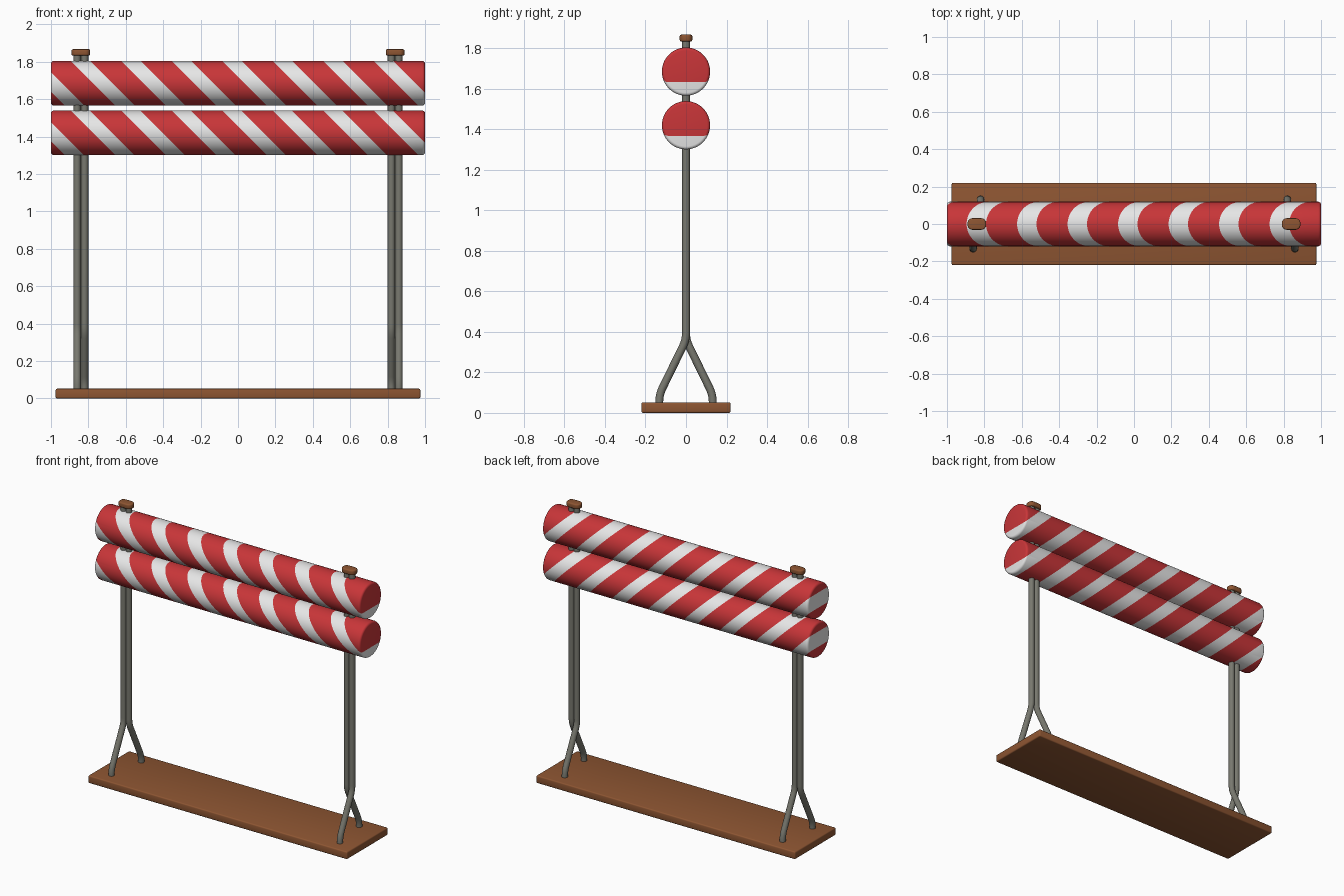
import bpy, bmesh, math
from mathutils import Vector

if "Cube" in bpy.data.objects:
    bpy.data.objects.remove(bpy.data.objects["Cube"])


def material(name, rgb):
    m = bpy.data.materials.new(name)
    m.diffuse_color = (*rgb, 1)
    m.use_nodes = True
    m.node_tree.nodes["Principled BSDF"].inputs["Base Color"].default_value = m.diffuse_color
    return m


RED = material("red paint", (0.58, 0.036, 0.04))
WHITE = material("white paint", (0.80, 0.80, 0.80))
BROWN = material("brown wood", (0.27, 0.092, 0.032))
STEEL = material("grey steel", (0.19, 0.19, 0.16))


def finish(ob, mats, angle=35):
    for m in mats:
        ob.data.materials.append(m)
    bpy.ops.object.select_all(action='DESELECT')
    ob.select_set(True)
    bpy.context.view_layer.objects.active = ob
    bpy.ops.object.shade_smooth_by_angle(angle=math.radians(angle))


def add_mesh(name, bm):
    bmesh.ops.recalc_face_normals(bm, faces=bm.faces[:])
    me = bpy.data.meshes.new(name)
    bm.to_mesh(me)
    bm.free()
    ob = bpy.data.objects.new(name, me)
    bpy.context.collection.objects.link(ob)
    return ob


# Striped beam: cylinder with rounded rims, cut by slanted planes x + z = const
def beam(name, zc, r=0.119, half=1.0, rim=0.015, sides=64):
    arc = [i * math.pi / 8 for i in range(5)]
    prof = [(-half + rim - rim * math.cos(a), r - rim + rim * math.sin(a)) for a in arc]
    prof += [(-x, rad) for x, rad in reversed(prof)]
    bm = bmesh.new()
    rings = []
    for x, rad in prof:
        rings.append([bm.verts.new((x, rad * math.cos(t), rad * math.sin(t)))
                      for t in (2 * math.pi * i / sides for i in range(sides))])
    for a, b in zip(rings, rings[1:]):
        for i in range(sides):
            j = (i + 1) % sides
            bm.faces.new((a[i], a[j], b[j], b[i]))
    bm.faces.new(rings[0])
    bm.faces.new(rings[-1])
    period, white, edge = 0.27, 0.104, 0.948
    for n in range(-1, 9):
        for c in (edge - n * period, edge - n * period - white):
            bmesh.ops.bisect_plane(bm, geom=bm.verts[:] + bm.edges[:] + bm.faces[:],
                                   dist=1e-6, plane_co=(c, 0, 0), plane_no=(1, 0, 1))
    for f in bm.faces:
        p = f.calc_center_median()
        f.material_index = 1 if (edge - p.x - p.z) % period < white else 0
    ob = add_mesh(name, bm)
    ob.location.z = zc
    finish(ob, (RED, WHITE))


beam("upper_beam", 1.685)
beam("lower_beam", 1.42)


# Bevelled wooden block; `corner` rounds the vertical edges first
def block(name, loc, size, bevel, corner=0):
    bm = bmesh.new()
    bmesh.ops.create_cube(bm, size=1)
    bmesh.ops.scale(bm, vec=size, verts=bm.verts[:])
    if corner:
        up = [e for e in bm.edges if abs(e.verts[0].co.z - e.verts[1].co.z) > 1e-4]
        bmesh.ops.bevel(bm, geom=up, offset=corner, segments=6, profile=0.5, affect='EDGES')
    sharp = [e for e in bm.edges if e.calc_face_angle() > 0.6]
    bmesh.ops.bevel(bm, geom=sharp, offset=bevel, segments=3, profile=0.5, affect='EDGES')
    ob = add_mesh(name, bm)
    ob.location = loc
    finish(ob, (BROWN,))


block("base_board", (0, 0, 0.026), (1.95, 0.44, 0.052), 0.008)


# Bent steel rod swept along a path with softened corners
def rod(name, x, side, r=0.0195):
    path = [Vector(p) for p in ((x, side * 0.132, 0.04), (x, side * 0.132, 0.09),
                                (x, 0, 0.36), (x, 0, 1.845))]
    pts = [path[0]]
    for a, b, c in zip(path, path[1:], path[2:]):
        p = b + (a - b).normalized() * 0.035
        q = b + (c - b).normalized() * 0.035
        for t in (0, 0.25, 0.5, 0.75, 1):
            pts.append(p * (1 - t) ** 2 + b * 2 * t * (1 - t) + q * t * t)
    pts.append(path[-1])
    cu = bpy.data.curves.new(name, 'CURVE')
    cu.dimensions = '3D'
    cu.bevel_depth = r
    cu.bevel_resolution = 6
    cu.use_fill_caps = True
    sp = cu.splines.new('POLY')
    sp.points.add(len(pts) - 1)
    for sp_p, p in zip(sp.points, pts):
        sp_p.co = (*p, 1)
    ob = bpy.data.objects.new(name, cu)
    bpy.context.collection.objects.link(ob)
    bpy.ops.object.select_all(action='DESELECT')
    ob.select_set(True)
    bpy.context.view_layer.objects.active = ob
    bpy.ops.object.convert(target='MESH')
    finish(bpy.context.view_layer.objects.active, (STEEL,))


# Posts: a front and a back rod per side, topped by a wooden cap
for label, s in (("left", -1), ("right", 1)):
    rod(label + "_front_rod", s * 0.86, -1)
    rod(label + "_back_rod", s * 0.82, 1)
    block(label + "_post_cap", (s * 0.84, 0, 1.85), (0.1, 0.062, 0.034), 0.008, 0.027)
